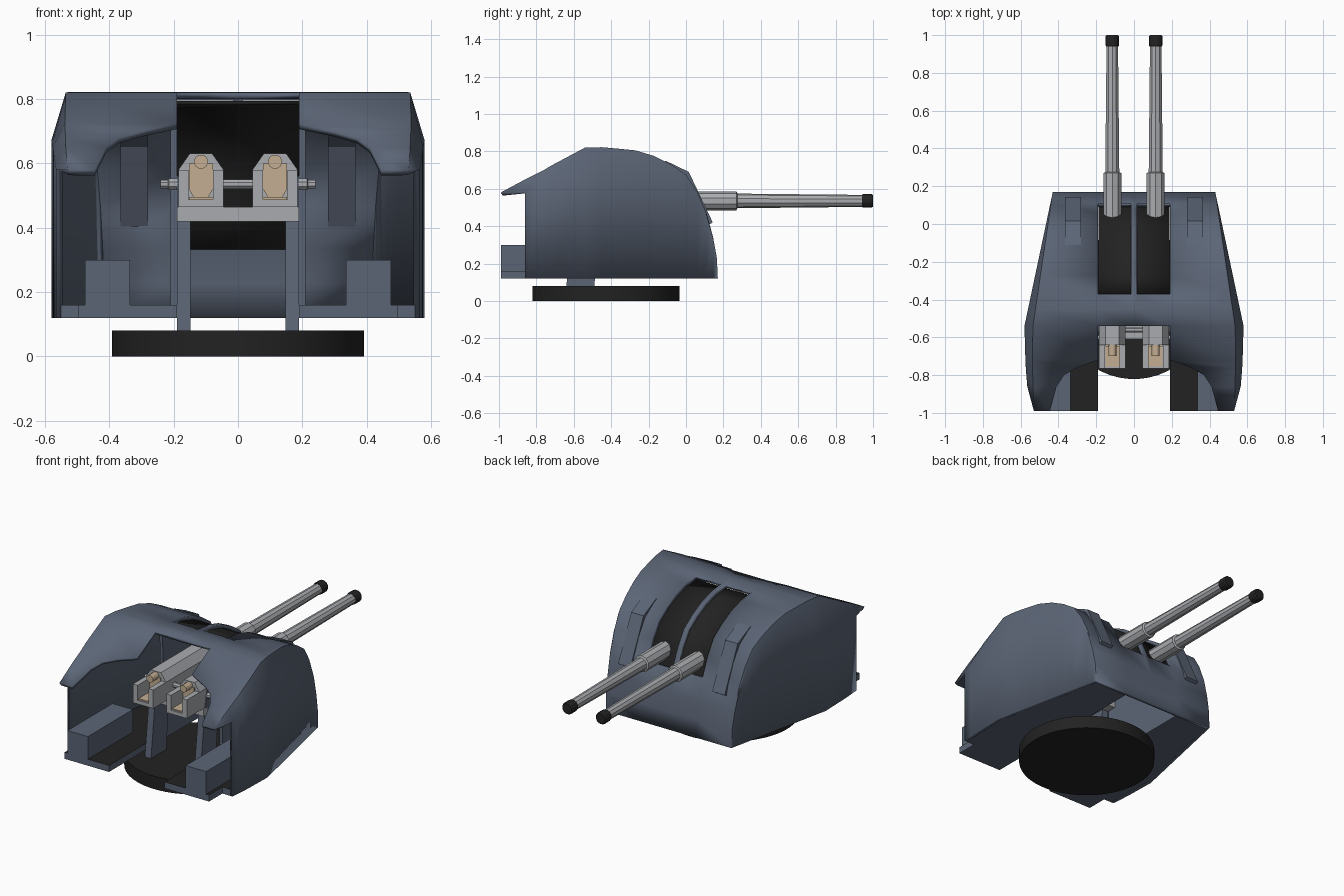
import bpy, bmesh, math
from mathutils import Vector

cube = bpy.data.objects.get("Cube")
if cube:
    bpy.data.objects.remove(cube)


def material(name, rgb):
    m = bpy.data.materials.new(name)
    m.use_nodes = True
    m.diffuse_color = (*rgb, 1)
    m.node_tree.nodes["Principled BSDF"].inputs["Base Color"].default_value = (*rgb, 1)
    return m


ARMOUR = material("blue grey armour", (0.105, 0.13, 0.18))
STEEL = material("light gun steel", (0.40, 0.41, 0.43))
BLACK = material("black", (0.016, 0.016, 0.016))
TAN = material("tan brass", (0.55, 0.42, 0.29))


def finish(name, bm, *mats, fix=True):
    if fix:
        bmesh.ops.recalc_face_normals(bm, faces=bm.faces)
    me = bpy.data.meshes.new(name)
    bm.to_mesh(me)
    bm.free()
    for m in mats:
        me.materials.append(m)
    ob = bpy.data.objects.new(name, me)
    bpy.context.collection.objects.link(ob)
    return ob


def smooth(ob, angle=30):
    bpy.ops.object.select_all(action="DESELECT")
    ob.select_set(True)
    bpy.context.view_layer.objects.active = ob
    bpy.ops.object.shade_smooth_by_angle(angle=math.radians(angle))


def prism(name, pts, offset, *mats):
    """Extrude a closed outline of 3D points along an offset."""
    bm = bmesh.new()
    face = bm.faces.new([bm.verts.new(p) for p in pts])
    out = bmesh.ops.extrude_face_region(bm, geom=[face])
    moved = [v for v in out["geom"] if isinstance(v, bmesh.types.BMVert)]
    bmesh.ops.translate(bm, verts=moved, vec=offset)
    return finish(name, bm, *mats)


def side_prism(name, yz, x0, x1, mat):
    return prism(name, [(x0, y, z) for y, z in yz], (x1 - x0, 0, 0), mat)


def box(name, x0, x1, y0, y1, z0, z1, mat):
    return side_prism(name, [(y0, z0), (y1, z0), (y1, z1), (y0, z1)], x0, x1, mat)


def lathe(name, rings, centre, axis, sides, mat):
    """Turned solid from (distance, radius) rings along an axis."""
    bm = bmesh.new()
    rot = Vector((0, 0, 1)).rotation_difference(Vector(axis))
    loops = []
    for d, r in rings:
        turn = [2 * math.pi * (k + 0.5) / sides for k in range(sides)]
        loops.append([bm.verts.new(Vector(centre) + rot @ Vector((r * math.cos(a), r * math.sin(a), d)))
                      for a in turn])
    for a, b in zip(loops, loops[1:]):
        for k in range(sides):
            n = (k + 1) % sides
            bm.faces.new((a[k], a[n], b[n], b[k]))
    bm.faces.new(loops[0])
    bm.faces.new(loops[-1])
    return finish(name, bm, mat)


# Gun shield: one cross-section per station, rear eave to curved face
FACE = [(-.54, .82), (-.45, .822), (-.37, .815), (-.27, .805), (-.17, .775), (-.08, .73), (0, .675),
        (.06, .585), (.11, .47), (.145, .34), (.165, .23), (.17, .12)]
# y, roof z, wall x, roof edge x, shoulder z, opening edge x
REAR = [(-.99, .58, .53, .53, .58, .445), (-.86, .65, .565, .535, .58, .41),
        (-.80, .68, .57, .536, .61, .37), (-.76, .70, .573, .537, .635, .30),
        (-.72, .724, .575, .538, .65, .19)]
stations = list(REAR)
for y, z in FACE:
    k = (.17 - y) / .71
    stations.append((y, z, .43 + .15 * k, .43 + .105 * k, z - .15 * k, .19))

bm = bmesh.new()
grid = []
for y, z, wall, edge, shoulder, gap in stations:
    half = [(wall, .12), (wall, shoulder), (edge, z), (gap, z), (.015, z)]
    row = half + [(-x, h) for x, h in reversed(half)]
    grid.append([bm.verts.new((x, y, h)) for x, h in row])
for i in range(len(grid) - 1):
    y0, y1 = stations[i][0], stations[i + 1][0]
    for j in range(9):
        eave_gap = j in (0, 8) and y1 < -.85
        roof_gap = 3 <= j <= 5 and y1 < -.53
        slot = j in (3, 5) and y0 > -.38 and y1 < .12
        if not (eave_gap or roof_gap or slot):
            a, b = grid[i], grid[i + 1]
            bm.faces.new((a[j], b[j], b[j + 1], a[j + 1]))
bmesh.ops.remove_doubles(bm, verts=bm.verts, dist=.0005)
bmesh.ops.delete(bm, geom=[v for v in bm.verts if not v.link_faces], context="VERTS")
shield = finish("gun_shield", bm, ARMOUR, fix=False)
mod = shield.modifiers.new("thickness", "SOLIDIFY")
mod.thickness, mod.offset = .02, -1
smooth(shield)

# Black shutter behind the two elevation slots
bm = bmesh.new()
rows = []
for i in range(2, 10):
    (ya, za), (yb, zb) = FACE[i - 1], FACE[i + 1]
    n = Vector((0, za - zb, yb - ya)).normalized()
    p = Vector((0, *FACE[i])) - n * .022
    rows.append([bm.verts.new(p + Vector((x, 0, 0))) for x in (.189, -.189)])
for a, b in zip(rows, rows[1:]):
    bm.faces.new((a[0], b[0], b[1], a[1]))
shutter = finish("slot_shutter", bm, BLACK, fix=False)
mod = shutter.modifiers.new("thickness", "SOLIDIFY")
mod.thickness, mod.offset = .01, -1
smooth(shutter)

# Turntable
smooth(lathe("turntable", [(0, .393), (.08, .393)], (0, -.428, 0), (0, 0, 1), 48, BLACK))

PAD = [(-.11, .75), (.015, .69), (.143, .42), (.11, .40), (-.03, .65), (-.13, .71)]
SUPPORT = [(-.64, .08), (-.49, .08), (-.45, .56), (-.57, .56), (-.60, .42)]
PARTITION = [(-.45, .16), (.13, .16)] + [(y - .018, z - .012) for y, z in reversed(FACE[1:10])]
FLOOR = [(.19, -.99), (.495, -.99), (.495, -.86), (.55, -.86), (.56, -.5), (.42, .15), (.19, .15)]

for s, side in ((1, "left"), (-1, "right")):
    # Shield fittings, floor and lockers
    side_prism(side + "_face_pad", PAD, s * .28, s * .365, ARMOUR)
    side_prism(side + "_partition", PARTITION, s * .19, s * .21, ARMOUR)
    floor = prism(side + "_floor", [(s * x, y, .12) for x, y in FLOOR], (0, 0, .04), ARMOUR, BLACK)
    for f in floor.data.polygons:
        f.material_index = int(f.normal.z > .5)
    box(side + "_locker", s * .335, s * .475, -.99, -.55, .16, .30, ARMOUR)
    side_prism(side + "_gun_support", SUPPORT, s * .148, s * .19, ARMOUR)
    lathe(side + "_trunnion_cap", [(.19, .02), (.215, .02), (.217, .015), (.24, .015)],
          (0, -.56, .535), (s, 0, 0), 8, STEEL)

    # Breech housing
    c = s * .115
    outline = [(-.07, .465), (.07, .465), (.07, .58), (.035, .63), (-.035, .63), (-.07, .58)]
    prism(side + "_breech", [(c + x, -.64, z) for x, z in outline], (0, .5, 0), STEEL)

    # Loading tray with brass lining and rammer
    for t, edge in ((1, "outer"), (-1, "inner")):
        box(f"{side}_tray_{edge}_wall", c + t * .038, c + t * .07, -.765, -.64, .465, .58, STEEL)
    box(side + "_tray_bed", c - .038, c + .038, -.765, -.64, .465, .488, STEEL)
    box(side + "_tray_lining", c - .037, c + .037, -.755, -.64, .488, .495, TAN)
    plate = [(-.037, .60), (-.037, .52), (-.02, .49), (.02, .49), (.037, .52), (.037, .60)]
    prism(side + "_breech_face", [(c + x, -.648, z) for x, z in plate], (0, .008, 0), TAN)
    lathe(side + "_rammer", [(0, .022), (.07, .022)], (c, -.70, .605), (0, 1, 0), 12, TAN)

    # Barrel and muzzle
    lathe(side + "_barrel", [(-.2, .05), (.27, .05), (.275, .039), (.95, .032)],
          (c, 0, .535), (0, 1, 0), 10, STEEL)
    lathe(side + "_muzzle", [(.94, .034), (.947, .037), (.993, .037), (1, .032)],
          (c, 0, .535), (0, 1, 0), 12, BLACK)

# Cradle and trunnion rod joining the guns
box("gun_cradle", -.19, .19, -.61, -.40, .42, .465, STEEL)
lathe("trunnion_rod", [(-.2, .016), (.2, .016)], (0, -.56, .535), (1, 0, 0), 8, STEEL)
